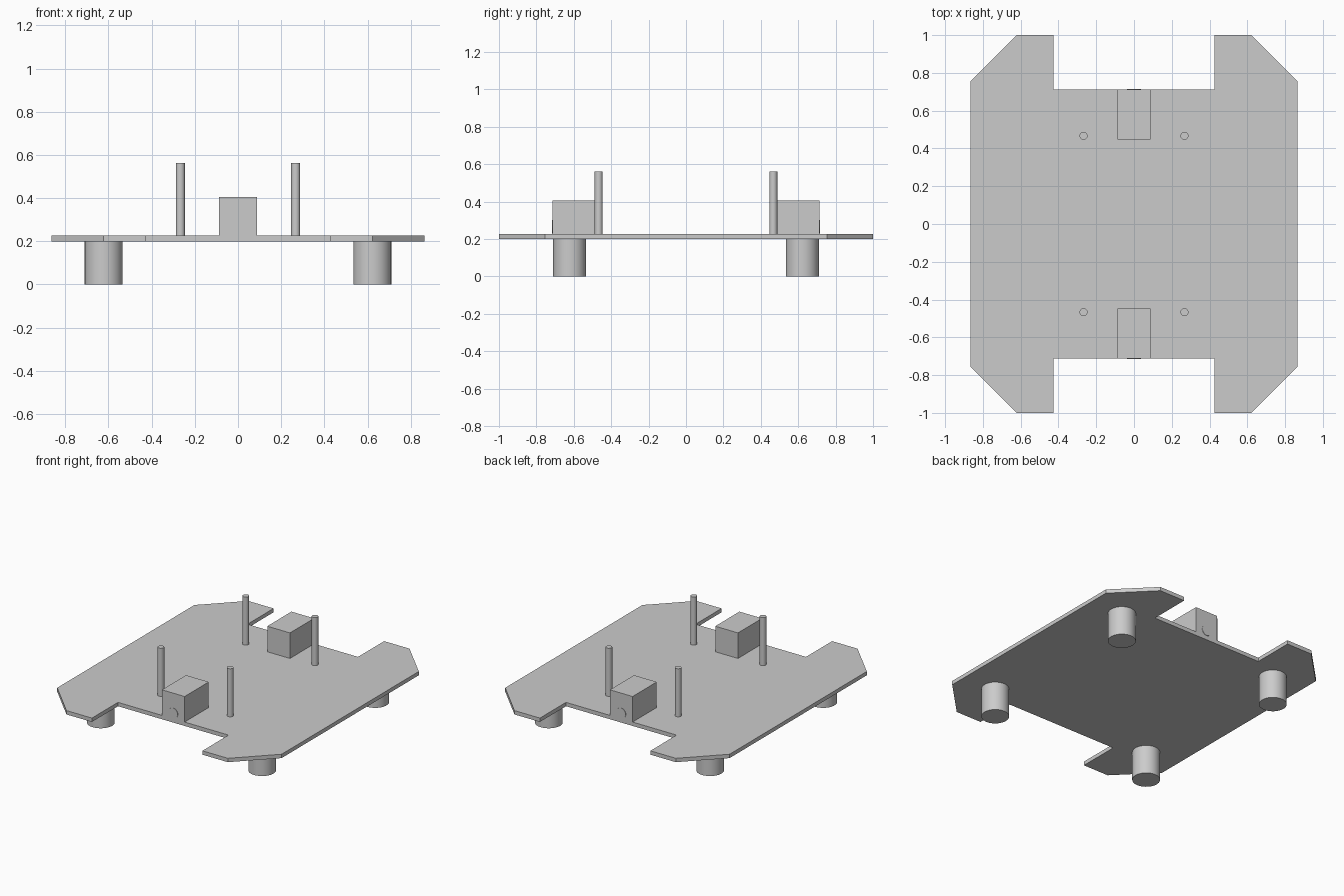
import bpy
import bmesh

cube = bpy.data.objects.get("Cube")
if cube:
    bpy.data.objects.remove(cube, do_unlink=True)

grey = bpy.data.materials.new("plain_grey")
grey.use_nodes = True
GREY = (0.6, 0.6, 0.6, 1.0)
grey.diffuse_color = GREY
grey.node_tree.nodes["Principled BSDF"].inputs["Base Color"].default_value = GREY

PLATE_BOTTOM, PLATE_TOP = 0.2, 0.227
SIDES = [("front", -1), ("back", 1)]
HANDS = [("right", -1), ("left", 1)]


def cylinder(name, radius, low, high, x, y, rotation=(0, 0, 0), z=None):
    """Upright cylinder from low to high, or a turned one centred on z."""
    z = (low + high) / 2 if z is None else z
    bpy.ops.mesh.primitive_cylinder_add(
        vertices=48, radius=radius, depth=high - low, location=(x, y, z), rotation=rotation)
    obj = bpy.context.object
    obj.name = name
    obj.data.materials.append(grey)
    bpy.ops.object.shade_smooth_by_angle()


def box(name, size, location):
    bpy.ops.mesh.primitive_cube_add(size=1, location=location)
    obj = bpy.context.object
    obj.name = name
    obj.scale = size
    bpy.ops.object.transform_apply(location=False, rotation=False, scale=True)
    obj.data.materials.append(grey)


# Base plate: one quarter of the outline, mirrored to all corners and extruded
quarter = [(0.865, 0.755), (0.622, 1.0), (0.426, 1.0), (0.426, 0.713)]
half = quarter + [(-x, y) for x, y in reversed(quarter)]
outline = half + [(-x, -y) for x, y in half]
bm = bmesh.new()
face = bm.faces.new([bm.verts.new((x, y, PLATE_BOTTOM)) for x, y in outline])
top = bmesh.ops.extrude_face_region(bm, geom=[face])["geom"]
bmesh.ops.translate(bm, vec=(0, 0, PLATE_TOP - PLATE_BOTTOM),
                    verts=[v for v in top if isinstance(v, bmesh.types.BMVert)])
bmesh.ops.recalc_face_normals(bm, faces=bm.faces)
mesh = bpy.data.meshes.new("base_plate")
bm.to_mesh(mesh)
bm.free()
mesh.materials.append(grey)
bpy.context.collection.objects.link(bpy.data.objects.new("base_plate", mesh))

for side, sy in SIDES:
    # Motor block flush with the notch, with a shallow round boss on its outer face
    box(side + "_block", (0.175, 0.266, 0.405 - PLATE_TOP),
        (0, sy * 0.58, (0.405 + PLATE_TOP) / 2))
    cylinder(side + "_boss", 0.036, 0, 0.006, 0, sy * 0.713,
             rotation=(1.5708, 0, 0), z=0.266)
    for hand, sx in HANDS:
        # Feet under the plate and thin posts on top
        cylinder(f"{side}_{hand}_foot", 0.088, 0, PLATE_BOTTOM, sx * 0.622, sy * 0.622)
        cylinder(f"{side}_{hand}_post", 0.021, PLATE_TOP, 0.562, sx * 0.267, sy * 0.467)
